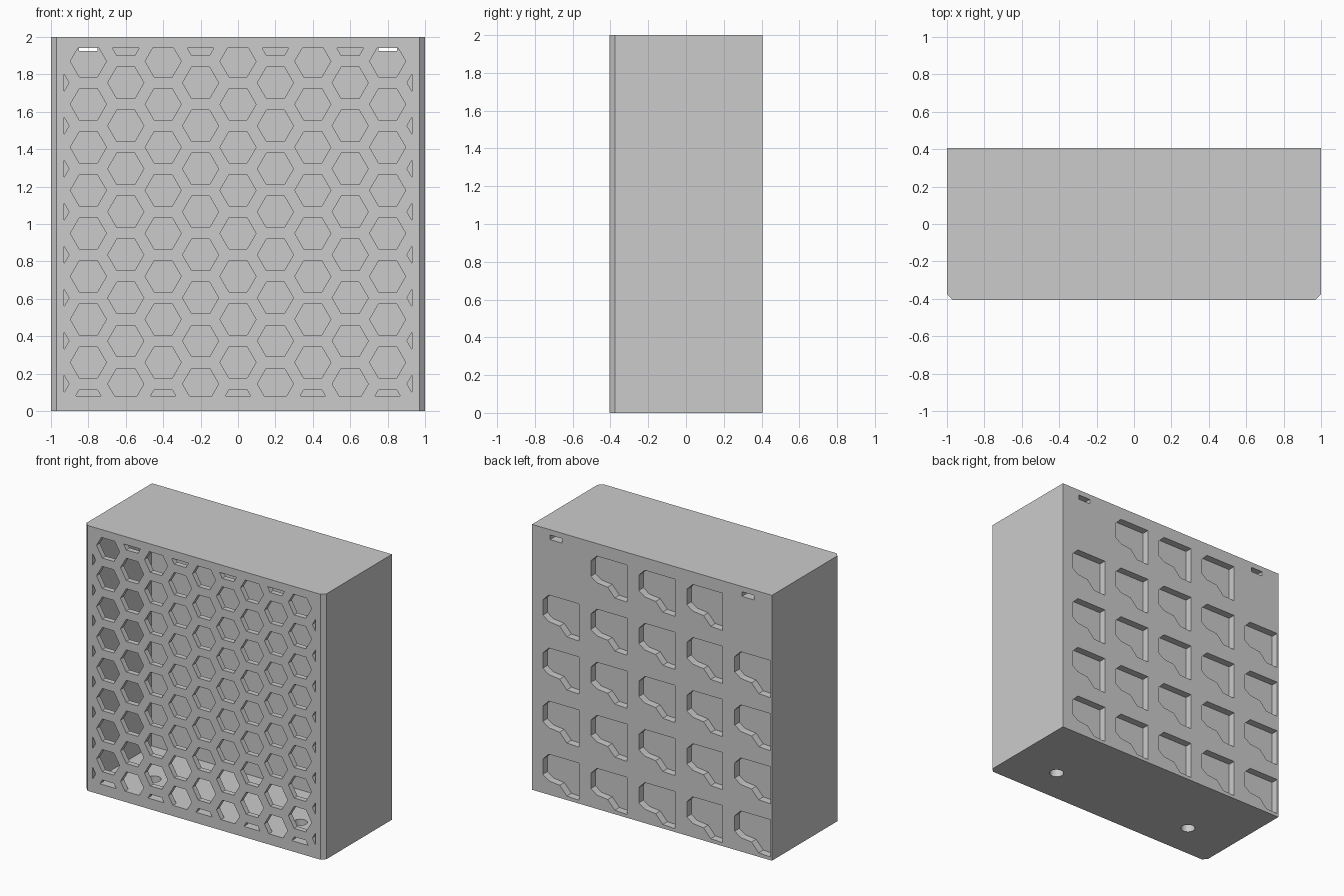
import bpy
import bmesh
from math import cos, sin, pi

if "Cube" in bpy.data.objects:
    bpy.data.objects.remove(bpy.data.objects["Cube"], do_unlink=True)

HALF_DEPTH = 0.405
GRILLE = 0.04       # grille thickness
BACK = 0.105        # back panel thickness
POCKET = 0.055      # back pocket depth

grey = bpy.data.materials.new("light_grey")
grey.use_nodes = True
colour = (0.6, 0.6, 0.6, 1)
grey.diffuse_color = colour
grey.node_tree.nodes["Principled BSDF"].inputs["Base Color"].default_value = colour


def prism(bm, outline, shift):
    """Extrude a closed outline of 3D points by a vector."""
    face = bm.faces.new([bm.verts.new(p) for p in outline])
    moved = bmesh.ops.extrude_face_region(bm, geom=[face])["geom"]
    verts = [g for g in moved if isinstance(g, bmesh.types.BMVert)]
    bmesh.ops.translate(bm, verts=verts, vec=shift)


def box(bm, x0, x1, y0, y1, z0, z1):
    prism(bm, [(x0, y0, z0), (x1, y0, z0), (x1, y1, z0), (x0, y1, z0)], (0, 0, z1 - z0))


def finish(name, bm):
    bmesh.ops.recalc_face_normals(bm, faces=bm.faces)
    mesh = bpy.data.meshes.new(name)
    bm.to_mesh(mesh)
    bm.free()
    mesh.materials.append(grey)
    obj = bpy.data.objects.new(name, mesh)
    bpy.context.collection.objects.link(obj)
    return obj


def combine(obj, cutter, operation):
    """Apply a boolean and discard the cutter."""
    mod = obj.modifiers.new("cut", "BOOLEAN")
    mod.operation = operation
    mod.solver = "EXACT"
    mod.object = cutter
    bpy.context.view_layer.objects.active = obj
    bpy.ops.object.modifier_apply(modifier=mod.name)
    bpy.data.objects.remove(cutter, do_unlink=True)


# Cabinet body with chamfered front uprights
bm = bmesh.new()
c, d = 0.03, HALF_DEPTH
prism(bm, [(-1, d, 0), (-1, c - d, 0), (c - 1, -d, 0),
           (1 - c, -d, 0), (1, c - d, 0), (1, d, 0)], (0, 0, 2))
cabinet = finish("honeycomb_cabinet", bm)

# Hollow interior
bm = bmesh.new()
box(bm, -0.93, 0.93, GRILLE - d, d - BACK, 0.08, 1.94)
combine(cabinet, finish("cavity_cutter", bm), "DIFFERENCE")

# Honeycomb openings, trimmed to the grille window
bm = bmesh.new()
radius = 0.0965
for col in range(-5, 6):
    low = 0.03 if col % 2 == 0 else 0.145
    for row in range(9):
        x, z = col * 0.2, low + row * 0.23
        hexagon = [(x + radius * cos(k * pi / 3), -d - 0.05, z + radius * sin(k * pi / 3))
                   for k in range(6)]
        prism(bm, hexagon, (0, GRILLE + 0.08, 0))
honeycomb = finish("honeycomb_cutter", bm)
bm = bmesh.new()
box(bm, -0.93, 0.93, -d - 0.1, 0, 0.08, 1.94)
combine(honeycomb, finish("window_cutter", bm), "INTERSECT")
combine(cabinet, honeycomb, "DIFFERENCE")

# Hanging pockets in the back; the upper corners stay solid
pocket = [(0, 0.05), (0.05, 0), (0.30, 0), (0.30, 0.28),
          (0.20, 0.275), (0.14, 0.21), (0.05, 0.20), (0, 0.165)]
bm = bmesh.new()
for col in range(5):
    for row in range(5):
        if row == 0 and col in (0, 4):
            continue
        x, z = 0.91 - col * 0.4, 1.905 - row * 0.4
        prism(bm, [(x - u, d - POCKET, z - v) for u, v in pocket], (0, POCKET + 0.05, 0))
combine(cabinet, finish("pocket_cutter", bm), "DIFFERENCE")

# Screw slots through the back and round holes in the floor
bm = bmesh.new()
for side in (-1, 1):
    box(bm, side * 0.8 - 0.05, side * 0.8 + 0.05, d - BACK - 0.02, d + 0.05, 1.925, 1.96)
    ring = [(side * 0.61 + 0.05 * cos(k * pi / 16), -0.13 + 0.05 * sin(k * pi / 16), -0.05)
            for k in range(32)]
    prism(bm, ring, (0, 0, 0.2))
combine(cabinet, finish("hole_cutter", bm), "DIFFERENCE")
